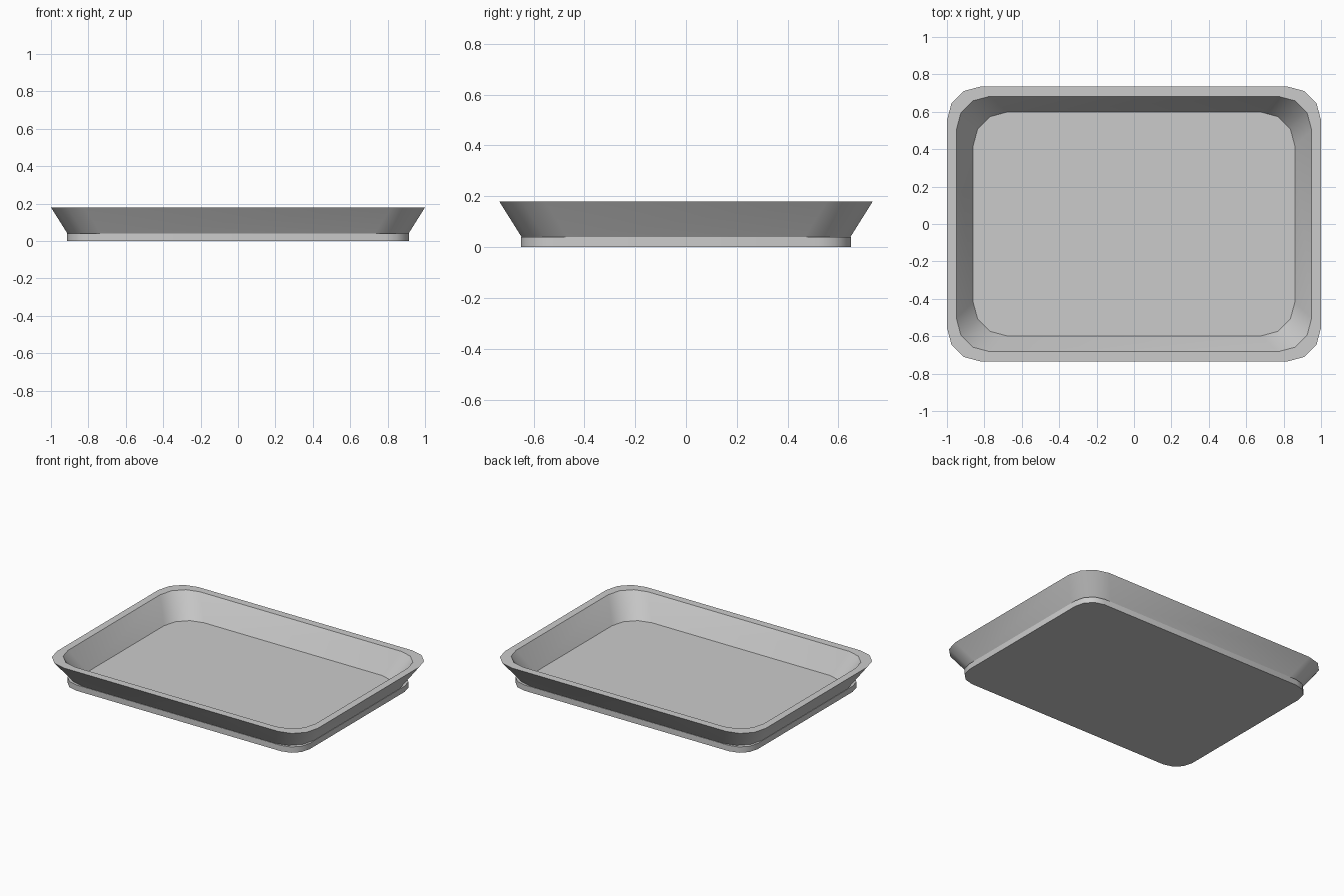
import bpy, bmesh, math

if "Cube" in bpy.data.objects:
    bpy.data.objects.remove(bpy.data.objects["Cube"])


def ring(bm, hx, hy, r, z, seg=3):
    """Rounded rectangle loop of vertices at height z."""
    verts = []
    for q, (sx, sy) in enumerate([(1, 1), (-1, 1), (-1, -1), (1, -1)]):
        for i in range(seg + 1):
            a = math.pi / 2 * (q + i / seg)
            verts.append(bm.verts.new((sx * (hx - r) + r * math.cos(a),
                                       sy * (hy - r) + r * math.sin(a), z)))
    return verts


# section from the foot, up the flared wall, over the rim, down to the floor
SECTION = [
    (0.915, 0.650, 0.13, 0.00),   # foot bottom
    (0.915, 0.650, 0.13, 0.04),   # foot top
    (0.912, 0.647, 0.18, 0.04),   # start of flared wall
    (1.000, 0.735, 0.18, 0.18),   # rim outer edge
    (0.950, 0.683, 0.18, 0.18),   # rim inner edge
    (0.860, 0.598, 0.18, 0.022),  # floor edge
]

bm = bmesh.new()
rings = [ring(bm, *s) for s in SECTION]
n = len(rings[0])
for lo, hi in zip(rings, rings[1:]):
    for i in range(n):
        j = (i + 1) % n
        bm.faces.new((lo[i], lo[j], hi[j], hi[i]))

# underside and tray floor
bm.faces.new(rings[0][::-1])
bm.faces.new(rings[-1])

# smooth round the corners, crisp along every ring
for f in bm.faces:
    f.smooth = True
for loop in rings:
    for i in range(n):
        bm.edges.get((loop[i], loop[(i + 1) % n])).smooth = False
bmesh.ops.recalc_face_normals(bm, faces=bm.faces)

mesh = bpy.data.meshes.new("tray")
bm.to_mesh(mesh)
bm.free()
tray = bpy.data.objects.new("tray", mesh)
bpy.context.collection.objects.link(tray)
